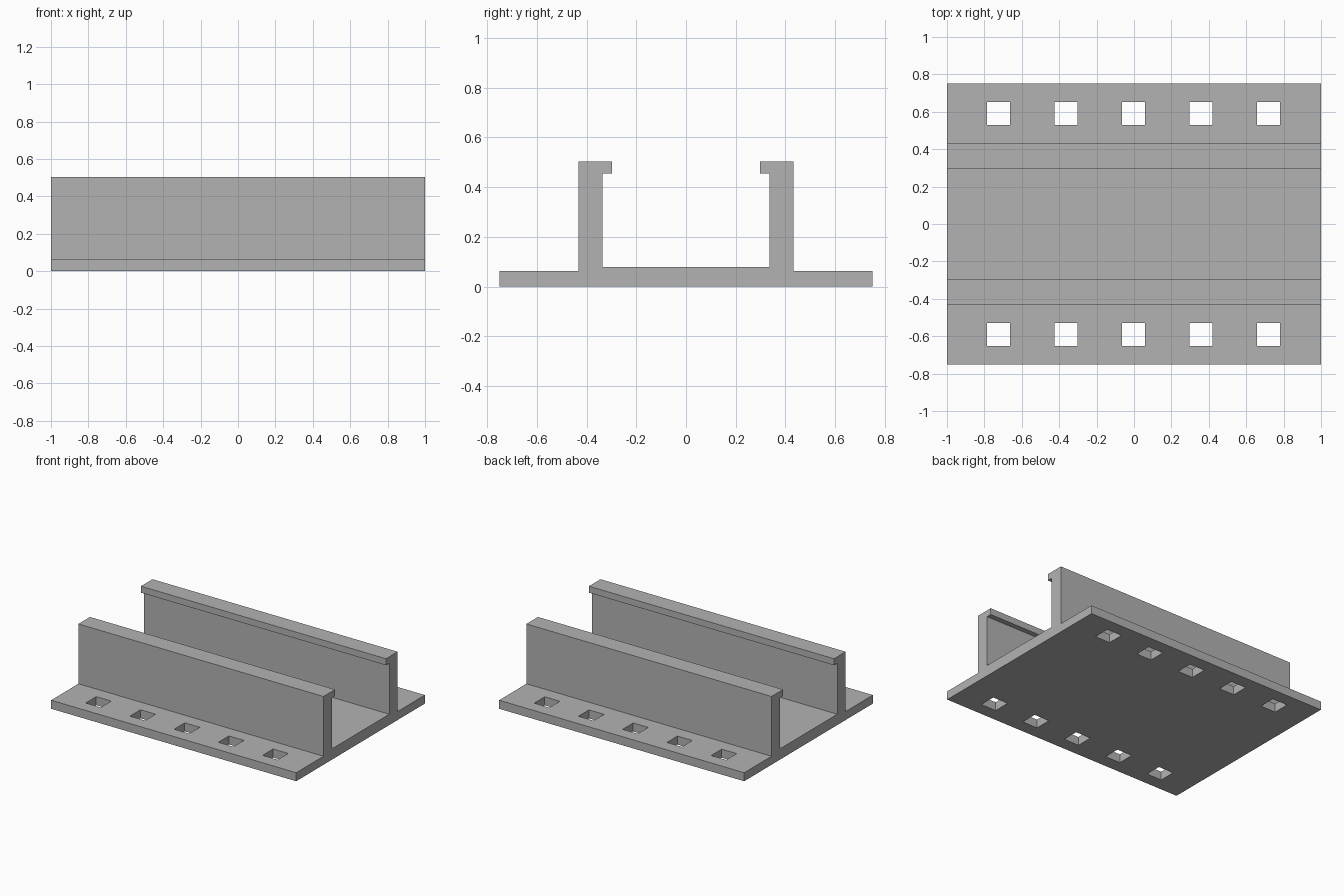
import bpy
import bmesh
from mathutils import Matrix, Vector

if "Cube" in bpy.data.objects:
    bpy.data.objects.remove(bpy.data.objects["Cube"])

# Single flat grey
GREY = (0.45, 0.45, 0.45, 1.0)
grey = bpy.data.materials.new("plain grey")
grey.use_nodes = True
grey.diffuse_color = GREY
grey.node_tree.nodes["Principled BSDF"].inputs["Base Color"].default_value = GREY


def make_object(name, bm):
    bmesh.ops.recalc_face_normals(bm, faces=bm.faces)
    mesh = bpy.data.meshes.new(name)
    bm.to_mesh(mesh)
    bm.free()
    mesh.materials.append(grey)
    obj = bpy.data.objects.new(name, mesh)
    bpy.context.collection.objects.link(obj)
    return obj


# Rail cross-section: half profile (y, z) from channel floor to flange edge, then mirrored
half = [(0.335, 0.08), (0.335, 0.456), (0.297, 0.456), (0.297, 0.504),
        (0.432, 0.504), (0.432, 0.063), (0.75, 0.063), (0.75, 0)]
profile = half + [(-y, z) for y, z in reversed(half)]

bm = bmesh.new()
end = bm.faces.new([bm.verts.new((-1, y, z)) for y, z in profile])
swept = bmesh.ops.extrude_face_region(bm, geom=[end], use_keep_orig=True)
moved = [v for v in swept["geom"] if isinstance(v, bmesh.types.BMVert)]
bmesh.ops.translate(bm, verts=moved, vec=(2, 0, 0))
rail = make_object("channel_rail", bm)

# Square mounting holes, five along each flange
bm = bmesh.new()
for side in (-1, 1):
    for i in range(-2, 3):
        place = Matrix.Translation((i * 0.361 - 0.002, side * 0.592, 0.03))
        bmesh.ops.create_cube(bm, size=1,
                              matrix=place @ Matrix.Diagonal(Vector((0.123, 0.123, 0.2, 1))))
cutter = make_object("hole_cutter", bm)
cutter.hide_render = True

cut = rail.modifiers.new("mounting_holes", "BOOLEAN")
cut.operation = "DIFFERENCE"
cut.solver = "EXACT"
cut.object = cutter

# Apply the holes and discard the cutter
bpy.context.view_layer.objects.active = rail
rail.select_set(True)
bpy.ops.object.modifier_apply(modifier=cut.name)
bpy.data.objects.remove(cutter)
